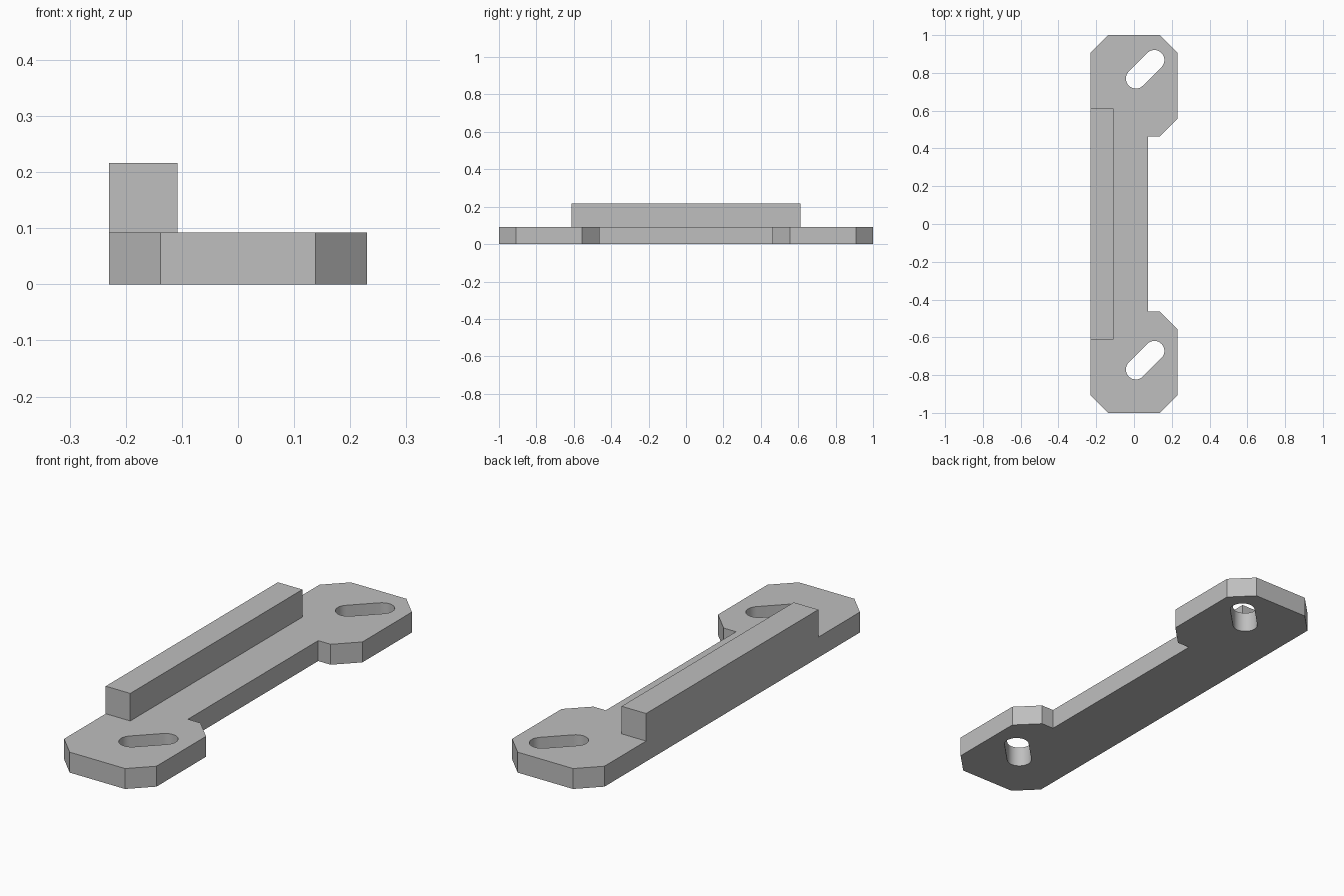
import bpy
import bmesh
from math import cos, sin, pi, radians
from mathutils import Vector

cube = bpy.data.objects.get("Cube")
if cube:
    bpy.data.objects.remove(cube, do_unlink=True)

PLATE_H = 0.092
BAR_TOP = 0.216

grey = bpy.data.materials.new("plain_grey")
grey.use_nodes = True
colour = (0.52, 0.52, 0.52, 1)
grey.diffuse_color = colour
grey.node_tree.nodes["Principled BSDF"].inputs["Base Color"].default_value = colour


def slot_loop(start, end, radius, steps=16):
    """Rounded slot outline running from start to end."""
    start, end = Vector(start), Vector(end)
    d = end - start
    angle = Vector((1, 0)).angle_signed(d) * -1
    loop = []
    for centre, first in ((end, angle - pi / 2), (start, angle + pi / 2)):
        for i in range(steps + 1):
            a = first + pi * i / steps
            loop.append((centre.x + radius * cos(a), centre.y + radius * sin(a)))
    return loop


def extrude_profile(name, loops, z0, z1):
    """Fill the outline (first loop) minus holes (other loops) and extrude it."""
    bm = bmesh.new()
    edges = []
    for loop in loops:
        verts = [bm.verts.new((x, y, z0)) for x, y in loop]
        edges += [bm.edges.new((v, verts[i - 1])) for i, v in enumerate(verts)]
    bmesh.ops.triangle_fill(bm, edges=edges, use_beauty=True, normal=(0, 0, 1))
    top = bmesh.ops.extrude_face_region(bm, geom=bm.faces[:], use_keep_orig=True)
    moved = [g for g in top["geom"] if isinstance(g, bmesh.types.BMVert)]
    bmesh.ops.translate(bm, verts=moved, vec=(0, 0, z1 - z0))
    bmesh.ops.recalc_face_normals(bm, faces=bm.faces[:])
    mesh = bpy.data.meshes.new(name)
    bm.to_mesh(mesh)
    bm.free()
    mesh.materials.append(grey)
    obj = bpy.data.objects.new(name, mesh)
    bpy.context.collection.objects.link(obj)
    return obj


# Base plate: one end's profile, mirrored front to back
half = [(0.075, 0.463), (0.137, 0.463), (0.23, 0.556),
        (0.23, 0.908), (0.138, 1), (-0.138, 1), (-0.23, 0.908)]
outline = half + [(x, -y) for x, y in reversed(half)]

# Diagonal mounting slots, both slanting the same way
slots = [slot_loop((0.01, y), (0.108, y + 0.098), 0.053) for y in (0.77, -0.77)]
plate = extrude_profile("base_plate", [outline] + slots, 0, PLATE_H)

# Raised bar along the right edge
bar = [(-0.23, -0.612), (-0.108, -0.612), (-0.108, 0.612), (-0.23, 0.612)]
extrude_profile("raised_bar", [bar], PLATE_H, BAR_TOP)

# Smooth slot walls, keep the corners sharp
bpy.ops.object.select_all(action='DESELECT')
plate.select_set(True)
bpy.context.view_layer.objects.active = plate
bpy.ops.object.shade_smooth_by_angle(angle=radians(30))
